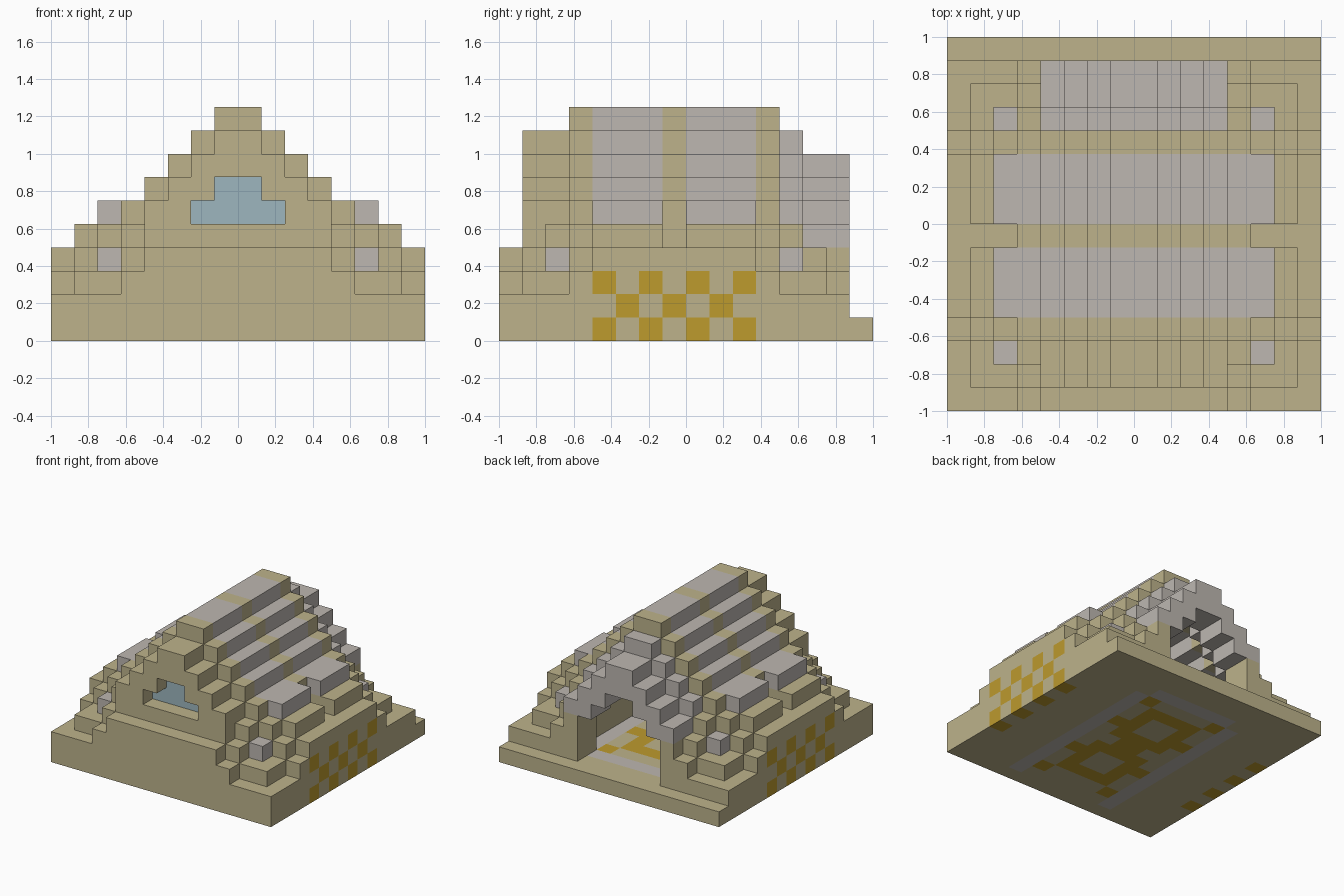
import bpy, bmesh
from mathutils import Vector

if "Cube" in bpy.data.objects:
    bpy.data.objects.remove(bpy.data.objects["Cube"], do_unlink=True)

CELL = 0.125
COLOURS = {
    "sandstone": (0.51, 0.45, 0.26),
    "pale_stone": (0.51, 0.475, 0.44),
    "gold": (0.51, 0.325, 0.027),
    "glass_blue": (0.34, 0.47, 0.52),
}


def make_material(name, rgb):
    mat = bpy.data.materials.new(name)
    mat.use_nodes = True
    mat.diffuse_color = (*rgb, 1)
    shader = mat.node_tree.nodes["Principled BSDF"]
    shader.inputs["Base Color"].default_value = (*rgb, 1)
    shader.inputs["Roughness"].default_value = 0.9
    return mat


materials = {n: make_material(n, c) for n, c in COLOURS.items()}
names = list(COLOURS)
blocks = {}  # (column, row, level) -> (part, colour)


def cells(c, j, k):
    """Cells of a box mirrored in x; c counts outward from the middle."""
    for a in range(*c):
        for row in range(*j):
            for level in range(*k):
                yield (8 + a, row, level)
                yield (7 - a, row, level)


def fill(part, colour, c, j, k):
    for cell in cells(c, j, k):
        blocks[cell] = (part, colour)


def carve(c, j, k):
    for cell in cells(c, j, k):
        blocks.pop(cell, None)


def paint(colour, c, j, k):
    for cell in cells(c, j, k):
        if cell in blocks:
            blocks[cell] = (blocks[cell][0], colour)


# Ground slab
fill("ground_slab", "sandstone", (0, 8), (0, 16), (0, 1))

# Outer walls, stepping down to each corner
for width, start, top in ((8, 0, 2), (5, 0, 3), (8, 3, 3), (4, 0, 4), (8, 4, 4)):
    fill("outer_walls", "sandstone", (0, width), (start, 15 - start), (1, top))

# Second tier and corner steps
for width, start, top in ((7, 1, 3), (6, 2, 4), (5, 1, 4), (7, 3, 4), (5, 2, 5), (5, 3, 6)):
    fill("corner_steps", "sandstone", (0, width), (start, 15 - start), (1, top))

# Corner caps
for row in (2, 12):
    fill("corner_caps", "pale_stone", (5, 6), (row, row + 1), (3, 4))

# Buttresses on either side of the middle channel
for start, end in ((4, 7), (8, 11)):
    fill("side_buttresses", "sandstone", (0, 6), (start - (start == 4), end + (end == 11)), (4, 5))
    fill("side_buttresses", "sandstone", (0, 7), (start, end), (4, 5))
    fill("side_buttresses", "sandstone", (0, 6), (start, end), (5, 6))

# Stepped gable roof, front gable and rear entrance arch
for c in range(4):
    col = (c, c + 1)
    fill("front_gable", "sandstone", col, (1, 3), (4, 9 - c))
    fill("roof", "sandstone", col, (3, 12), (4, 10 - c))
    fill("entrance_arch", "pale_stone", col, (12, 13), (4, 9 - c))
    fill("entrance_arch", "pale_stone", col, (13, 15), (4, 8 - c))
    # Hollow chamber and doorway
    carve(col, (3, 12), (1, 8 - c))
    carve(col, (12, 13), (1, 7 - c))
    if c < 3:
        carve(col, (13, 15), (1, 6 - c))

# Pale roof bands
for start, end in ((4, 7), (8, 11)):
    paint("pale_stone", (0, 6), (start, end), (5, 10))

# Recessed front window
for width, level in ((2, 5), (1, 6)):
    carve((0, width), (1, 2), (level, level + 1))
    fill("window", "glass_blue", (0, width), (2, 3), (level, level + 1))

# Chamber floor border and gold motif
fill("chamber_floor", "sandstone", (0, 4), (1, 14), (0, 1))
paint("pale_stone", (3, 4), (1, 13), (0, 1))
paint("pale_stone", (0, 3), (13, 14), (0, 1))
motif = ((0,), (0, 1), (1, 2), (1,), (0, 1), (2,))
for step, columns in enumerate(motif):
    for c in columns:
        for row in (7 - step, 7 + step):
            paint("gold", (c, c + 1), (row, row + 1), (0, 1))

# Gold chequers on the side walls
for level in range(3):
    for row in range(4, 11):
        if (row + level) % 2 == 0:
            paint("gold", (7, 8), (row, row + 1), (level, level + 1))


def build_part(part):
    """Make one object from the exposed sides of a part's blocks."""
    bm = bmesh.new()
    for cell, (owner, colour) in blocks.items():
        if owner != part:
            continue
        middle = (Vector(cell) + Vector((0.5, 0.5, 0.5))) * CELL - Vector((1, 1, 0))
        for axis in range(3):
            for sign in (-1, 1):
                step = [0, 0, 0]
                step[axis] = sign
                if tuple(p + q for p, q in zip(cell, step)) in blocks:
                    continue
                n = Vector(step)
                u = Vector([float(i == (axis + 1) % 3) for i in range(3)])
                v = n.cross(u)
                corners = (n - u - v, n + u - v, n + u + v, n - u + v)
                face = bm.faces.new([bm.verts.new(middle + p * CELL / 2) for p in corners])
                face.material_index = names.index(colour)
    bmesh.ops.remove_doubles(bm, verts=bm.verts, dist=0.001)
    mesh = bpy.data.meshes.new(part)
    bm.to_mesh(mesh)
    bm.free()
    for name in names:
        mesh.materials.append(materials[name])
    bpy.context.collection.objects.link(bpy.data.objects.new(part, mesh))


for part in sorted({owner for owner, _ in blocks.values()}):
    build_part(part)
